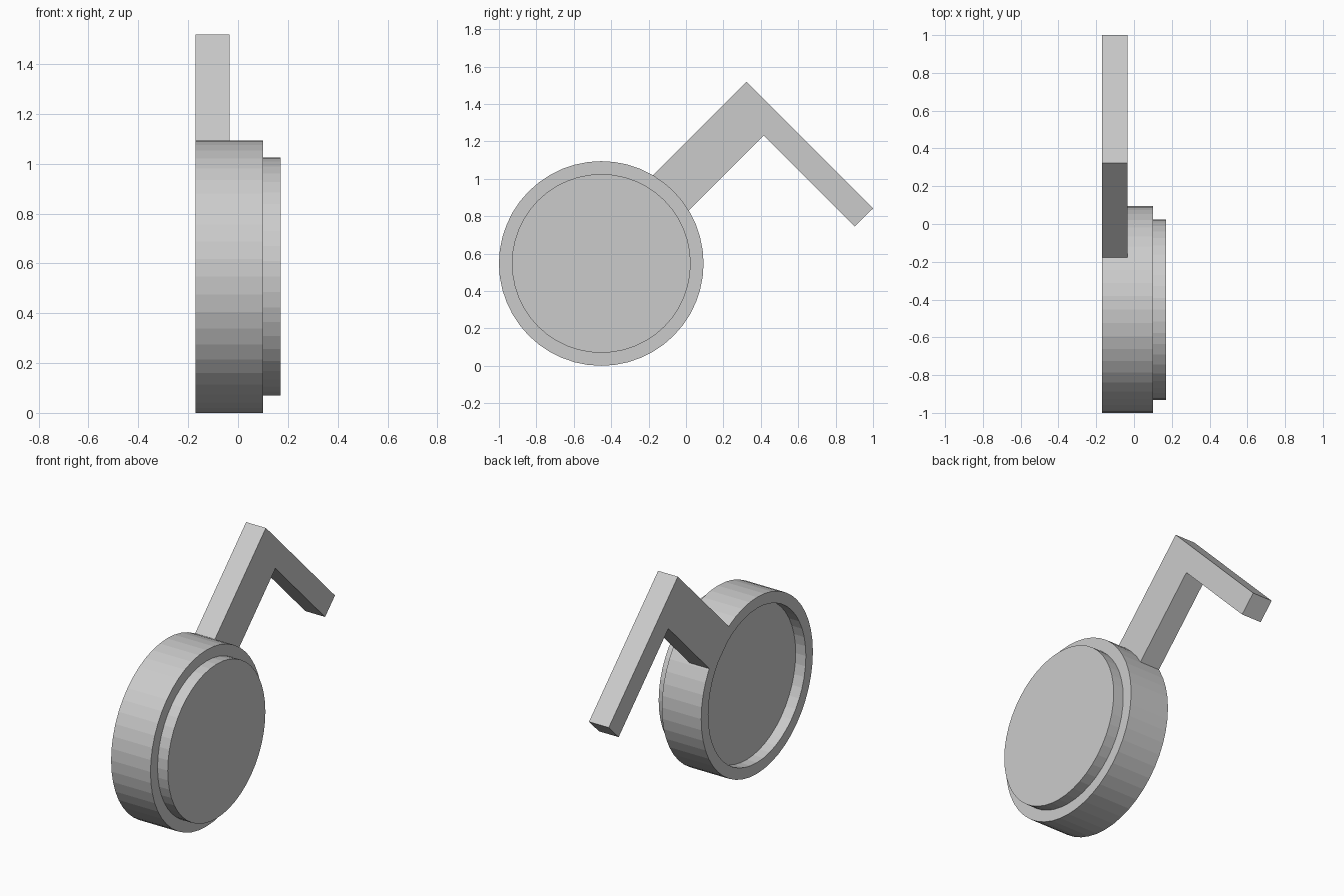
import bpy, bmesh
from math import cos, sin, pi

if "Cube" in bpy.data.objects:
    bpy.data.objects.remove(bpy.data.objects["Cube"])

CY, CZ, SEG = -0.453, 0.547, 48   # disc centre and side count


def finish(name, bm):
    bmesh.ops.recalc_face_normals(bm, faces=bm.faces)
    mesh = bpy.data.meshes.new(name)
    bm.to_mesh(mesh)
    bm.free()
    ob = bpy.data.objects.new(name, mesh)
    bpy.context.collection.objects.link(ob)
    return ob


def lathe_x(name, profile):
    """Closed solid turned around the x axis; profile is (x, radius)."""
    bm = bmesh.new()
    rings = [[bm.verts.new((x, CY + r * cos(2 * pi * i / SEG), CZ + r * sin(2 * pi * i / SEG)))
              for i in range(SEG)] for x, r in profile]
    for a, b in zip(rings, rings[1:]):
        for i in range(SEG):
            j = (i + 1) % SEG
            bm.faces.new((a[i], a[j], b[j], b[i]))
    bm.faces.new(rings[0])
    bm.faces.new(rings[-1])
    return finish(name, bm)


def plate_x(name, outline, x0, x1):
    """Flat (y, z) outline extruded along x."""
    bm = bmesh.new()
    face = bm.faces.new([bm.verts.new((x0, y, z)) for y, z in outline])
    ext = bmesh.ops.extrude_face_region(bm, geom=[face])
    moved = [v for v in ext["geom"] if isinstance(v, bmesh.types.BMVert)]
    bmesh.ops.translate(bm, verts=moved, vec=(x1 - x0, 0, 0))
    return finish(name, bm)


# Round body: recessed back, rim, raised front step
lathe_x("round_body", [(-0.10, 0.478), (-0.17, 0.478), (-0.17, 0.547),
                       (0.10, 0.547), (0.10, 0.478), (0.17, 0.478)])

# Bent arm, its root buried in the rim
plate_x("bent_arm", [(-0.215, 0.98), (0.323, 1.518), (1.0, 0.841), (0.903, 0.745),
                     (0.416, 1.232), (-0.025, 0.79)], -0.1705, -0.035)
